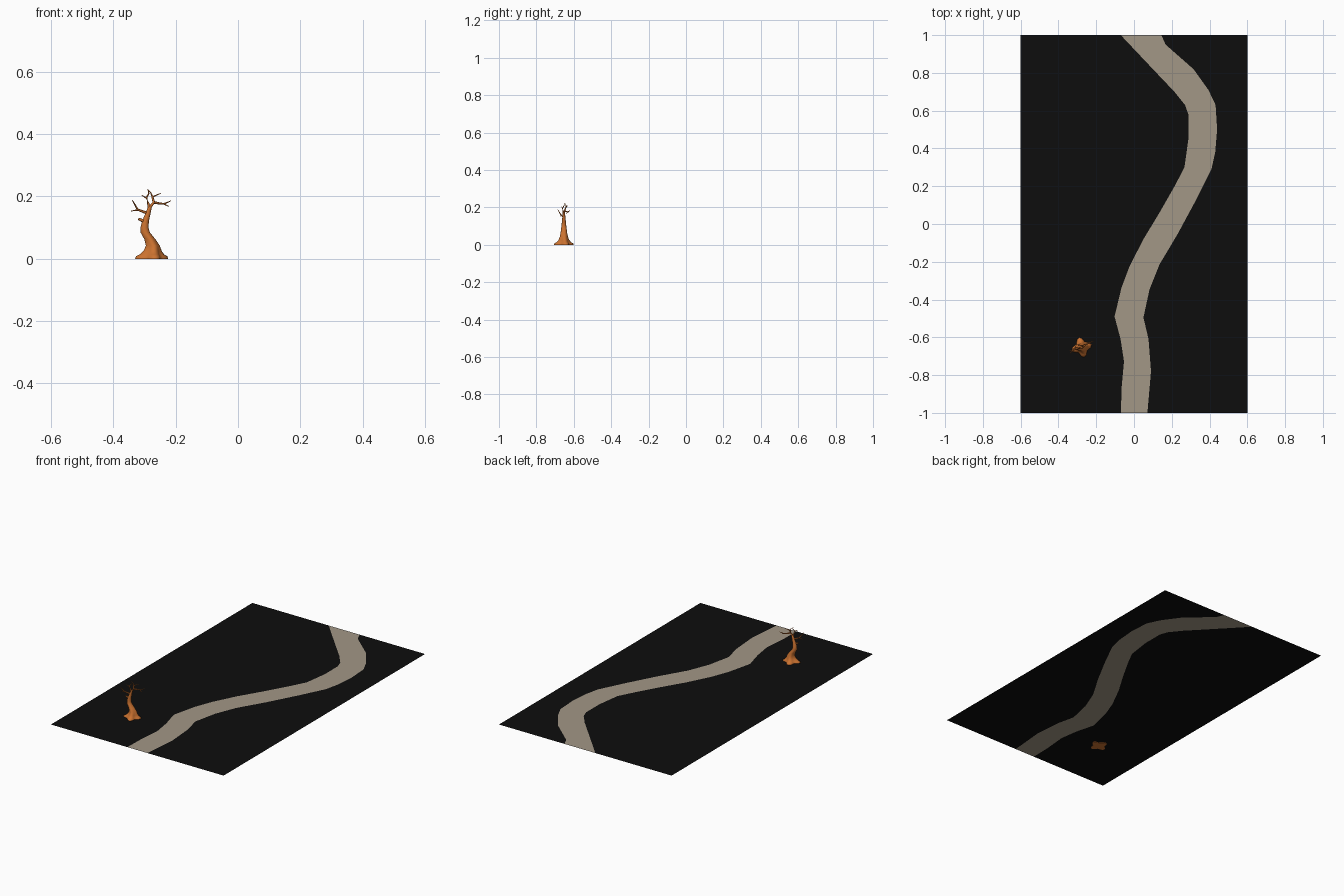
import bpy, bmesh, math
from mathutils import Vector

if "Cube" in bpy.data.objects:
    bpy.data.objects.remove(bpy.data.objects["Cube"])


def material(name, rgb):
    m = bpy.data.materials.new(name)
    m.diffuse_color = (*rgb, 1)
    m.use_nodes = True
    m.node_tree.nodes["Principled BSDF"].inputs["Base Color"].default_value = m.diffuse_color
    return m


BLACK = material("black ground", (0.004, 0.004, 0.004))
SAND = material("sandy path", (0.36, 0.31, 0.24))
BARK = material("orange bark", (0.60, 0.17, 0.03))


def finish(bm, name, mats, smooth=False):
    me = bpy.data.meshes.new(name)
    if smooth:
        bmesh.ops.recalc_face_normals(bm, faces=bm.faces)
        for f in bm.faces:
            f.smooth = len(f.verts) == 4
    bm.to_mesh(me)
    bm.free()
    for m in mats:
        me.materials.append(m)
    ob = bpy.data.objects.new(name, me)
    bpy.context.collection.objects.link(ob)
    return ob


# Flat ground with the winding path cut into it (edges listed from back to front)
left_edge = [(-.07, 1), (.10, .82), (.214, .70), (.27, .63), (.288, .58), (.288, .45), (.267, .30),
             (.215, .20), (.135, .06), (.05, -.08), (-.024, -.225), (-.066, -.336),
             (-.103, -.49), (-.071, -.61), (-.053, -.727), (-.066, -.87), (-.069, -1)]
right_edge = [(.145, 1), (.167, .95), (.315, .82), (.394, .71), (.432, .63), (.44, .50),
              (.43, .38), (.41, .29), (.33, .13), (.23, -.055), (.135, -.214),
              (.082, -.347), (.05, -.495), (.077, -.61), (.09, -.78), (.071, -1)]
Z = 0.003
bm = bmesh.new()
L = [bm.verts.new((x, y, Z)) for x, y in left_edge]
R = [bm.verts.new((x, y, Z)) for x, y in right_edge]
lb, lf, rf, rb = [bm.verts.new((x, y, Z)) for x, y in ((-.6, 1), (-.6, -1), (.6, -1), (.6, 1))]
for i, loop in enumerate(([lb, lf] + L[::-1], L + R[::-1], R + [rf, rb])):
    face = bm.faces.new(loop)
    face.material_index = 1 if i == 1 else 0
    face.normal_update()
    if face.normal.z < 0:
        face.normal_flip()
bmesh.ops.triangulate(bm, faces=bm.faces)
finish(bm, "ground_with_path", [BLACK, SAND])


def tube(bm, pts, sides=8):
    """Closed tube through (x, y, z, radius) points, rings turned along the path."""
    rings = []
    for i, p in enumerate(pts):
        a, b = pts[max(i - 1, 0)], pts[min(i + 1, len(pts) - 1)]
        q = (Vector(b[:3]) - Vector(a[:3])).to_track_quat('Z', 'Y')
        rings.append([bm.verts.new(Vector(p[:3]) + q @ Vector(
            (p[3] * math.cos(t), p[3] * math.sin(t), 0)))
            for t in (math.tau * k / sides for k in range(sides))])
    skin(bm, rings)


def skin(bm, rings):
    n = len(rings[0])
    for a, b in zip(rings, rings[1:]):
        for k in range(n):
            bm.faces.new((a[k], a[(k + 1) % n], b[(k + 1) % n], b[k]))
    bm.faces.new(rings[0][::-1])
    bm.faces.new(rings[-1])


# Trunk: (x, z, radius, root lobe strength), flaring into four roots
profile = [(-.277, 0, .044, .24), (-.277, .008, .042, .24), (-.276, .014, .034, .18),
           (-.274, .025, .027, .12), (-.273, .042, .0215, .07), (-.283, .063, .0175, .03),
           (-.298, .085, .0150, 0), (-.300, .10, .0130, 0), (-.297, .12, .0110, 0),
           (-.289, .145, .0085, 0), (-.283, .165, .0065, 0), (-.269, .183, .0045, 0)]
N = 24
bm = bmesh.new()
rings = []
for x, z, r, lobe in profile:
    ring = []
    for k in range(N):
        t = math.tau * k / N
        rr = r * (1 + lobe * math.cos(4 * (t - math.radians(15))))
        ring.append(bm.verts.new((x + rr * math.cos(t), -.653 + rr * math.sin(t), z)))
    rings.append(ring)
skin(bm, rings)
finish(bm, "tree_trunk", [BARK], True)

# Bare branches and twigs
branches = {
    "branch_stub": [(-.297, -.655, .118, .006), (-.308, -.657, .123, .005), (-.319, -.66, .128, .004)],
    "left_branch": [(-.288, -.652, .145, .005), (-.322, -.667, .158, .0035), (-.330, -.676, .172, .0025),
                    (-.339, -.685, .188, .001)],
    "left_twig": [(-.320, -.667, .157, .003), (-.343, -.670, .153, .001)],
    "right_branch": [(-.270, -.650, .181, .0045), (-.255, -.638, .178, .0035), (-.237, -.63, .176, .0028),
                     (-.215, -.62, .186, .001)],
    "right_twig": [(-.238, -.63, .176, .0025), (-.222, -.640, .168, .001)],
    "middle_branch": [(-.284, -.653, .160, .005), (-.288, -.658, .178, .0038), (-.294, -.660, .195, .003),
                      (-.286, -.652, .210, .002), (-.290, -.650, .223, .001)],
    "middle_twig": [(-.293, -.66, .194, .0025), (-.309, -.665, .204, .001)],
    "upper_branch": [(-.270, -.650, .181, .0042), (-.275, -.642, .200, .003), (-.280, -.642, .212, .002),
                     (-.290, -.645, .222, .001)],
    "upper_twig": [(-.274, -.643, .198, .0025), (-.262, -.638, .204, .002), (-.248, -.632, .210, .001)],
}
for name, pts in branches.items():
    bm = bmesh.new()
    tube(bm, pts)
    finish(bm, name, [BARK], True)
